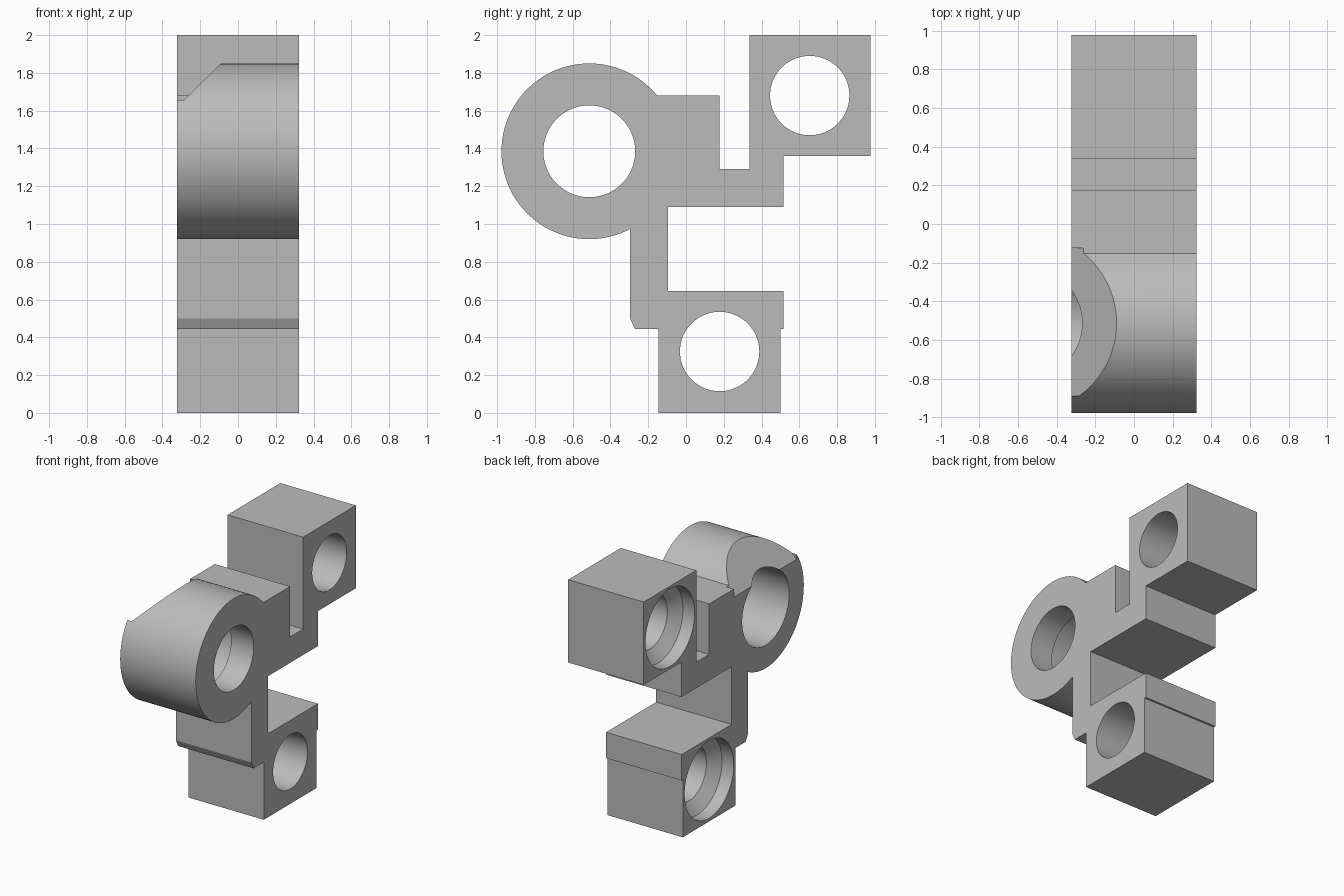
import bpy
import bmesh
from math import atan2, cos, sin, pi, radians

if "Cube" in bpy.data.objects:
    bpy.data.objects.remove(bpy.data.objects["Cube"])

HALF = 0.3225                       # half width along x
RING_Y, RING_Z, RING_R = -0.512, 1.385, 0.465

grey = bpy.data.materials.new("light_grey")
grey.use_nodes = True
grey.diffuse_color = (0.5, 0.5, 0.5, 1)
grey.node_tree.nodes["Principled BSDF"].inputs["Base Color"].default_value = (0.5, 0.5, 0.5, 1)


def finish(name, bm):
    bmesh.ops.recalc_face_normals(bm, faces=bm.faces)
    mesh = bpy.data.meshes.new(name)
    bm.to_mesh(mesh)
    bm.free()
    mesh.materials.append(grey)
    obj = bpy.data.objects.new(name, mesh)
    bpy.context.collection.objects.link(obj)
    return obj


def extrude_profile(name, points, vector):
    """Closed prism from a flat outline."""
    bm = bmesh.new()
    face = bm.faces.new([bm.verts.new(p) for p in points])
    moved = bmesh.ops.extrude_face_region(bm, geom=[face], use_keep_orig=True)["geom"]
    bmesh.ops.translate(bm, verts=[v for v in moved if isinstance(v, bmesh.types.BMVert)], vec=vector)
    return finish(name, bm)


def bore(name, y, z, steps, segments=96):
    """Stepped round cutter along x, from (x, radius) pairs."""
    bm = bmesh.new()
    loops = []
    for x, r in steps:
        loops.append([bm.verts.new((x, y + r * cos(2 * pi * i / segments), z + r * sin(2 * pi * i / segments)))
                      for i in range(segments)])
    for a, b in zip(loops, loops[1:]):
        for i in range(segments):
            j = (i + 1) % segments
            bm.faces.new((a[i], a[j], b[j], b[i]))
    bm.faces.new(loops[0])
    bm.faces.new(loops[-1])
    return finish(name, bm)


# Side outline of the bracket: ring arc, then arm, blocks and leg
def ring_angle(y, z):
    return atan2(z - RING_Z, y - RING_Y)


arm_top, leg_front = 1.68, -0.297
start = ring_angle(RING_Y + (RING_R ** 2 - (arm_top - RING_Z) ** 2) ** 0.5, arm_top)
end = ring_angle(leg_front, RING_Z - (RING_R ** 2 - (leg_front - RING_Y) ** 2) ** 0.5) + 2 * pi
count = 80
outline = [(RING_Y + RING_R * cos(start + (end - start) * i / count),
            RING_Z + RING_R * sin(start + (end - start) * i / count)) for i in range(count + 1)]
outline += [(leg_front, 0.5), (-0.27, 0.445), (-0.145, 0.445), (-0.145, 0), (0.5, 0), (0.5, 0.445),
            (0.515, 0.445), (0.515, 0.645), (-0.095, 0.645), (-0.095, 1.09), (0.515, 1.09), (0.515, 1.36),
            (0.977, 1.36), (0.977, 2), (0.335, 2), (0.335, 1.29), (0.177, 1.29), (0.177, arm_top)]
body = extrude_profile("hinge_bracket", [(-HALF, y, z) for y, z in outline], (2 * HALF, 0, 0))

# Bores, wider on the -x side, and the slanted cut on the ring
block_steps = [(-0.5, 0.3), (-HALF + 0.1, 0.3), (-HALF + 0.17, 0.21), (0.5, 0.21)]
ring_steps = [(-0.5, 0.287), (0.13, 0.287), (0.13, 0.243), (0.5, 0.243)]
cutters = [
    bore("upper_block_bore", 0.655, 1.68, block_steps),
    bore("lower_block_bore", 0.178, 0.325, block_steps),
    bore("ring_bore", RING_Y, RING_Z, ring_steps),
    extrude_profile("slant_cutter", [(-0.5, -0.89, 1.44), (0.1, -0.89, 2.04), (-0.5, -0.89, 2.04)], (0, 0.767, 0)),
]
for cutter in cutters:
    cutter.hide_render = True
    cutter.hide_set(True)
    mod = body.modifiers.new(cutter.name, "BOOLEAN")
    mod.operation = "DIFFERENCE"
    mod.solver = "EXACT"
    mod.object = cutter

# Bake the cuts and smooth the round walls
bpy.context.view_layer.objects.active = body
body.select_set(True)
for mod in list(body.modifiers):
    bpy.ops.object.modifier_apply(modifier=mod.name)
for cutter in cutters:
    bpy.data.objects.remove(cutter)
bpy.ops.object.shade_smooth_by_angle(angle=radians(25))
